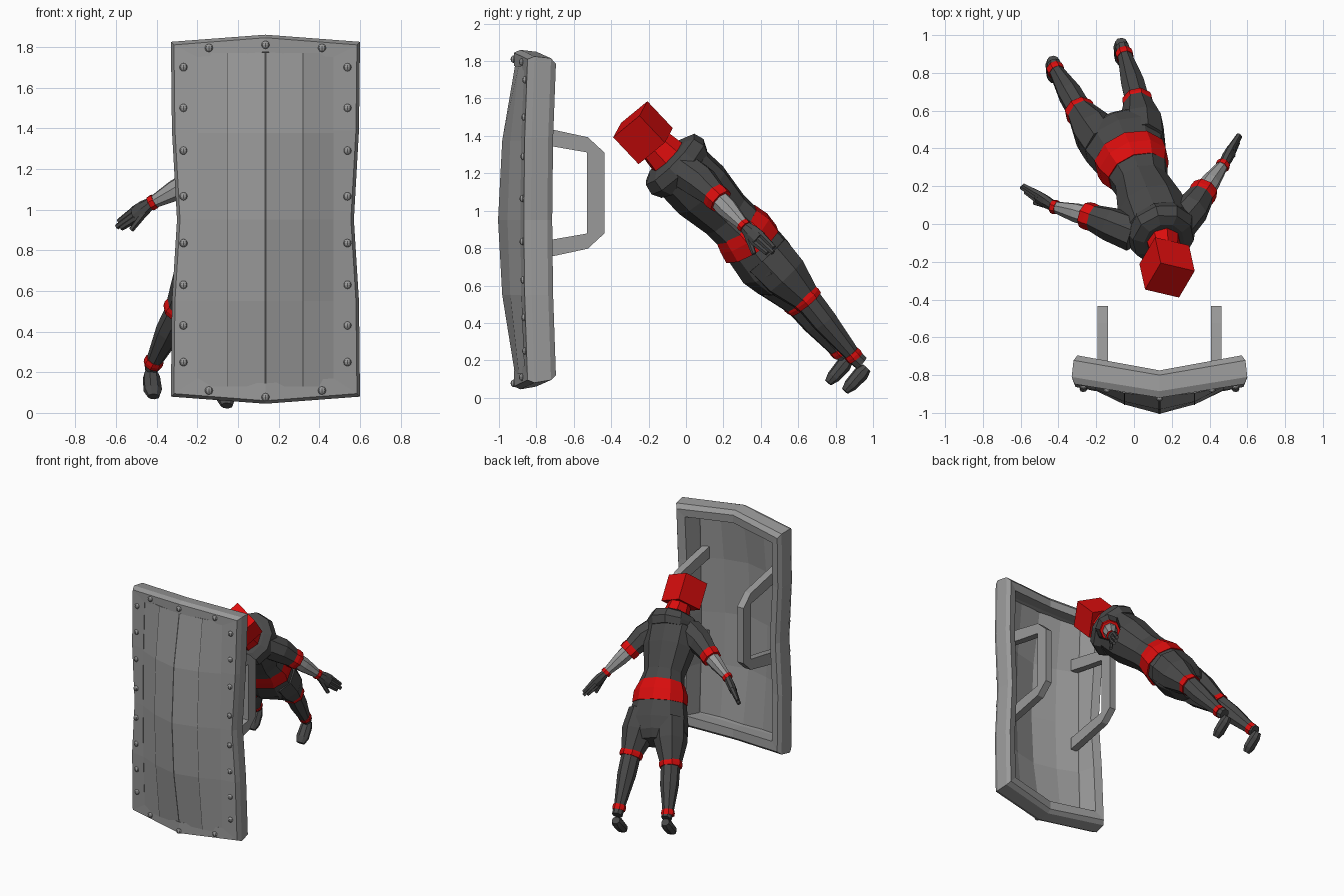
import bpy, bmesh, math
from mathutils import Vector, Matrix

if "Cube" in bpy.data.objects:
    bpy.data.objects.remove(bpy.data.objects["Cube"])


def material(name, rgb):
    m = bpy.data.materials.new(name)
    m.use_nodes = True
    m.diffuse_color = (*rgb, 1)
    m.node_tree.nodes["Principled BSDF"].inputs["Base Color"].default_value = (*rgb, 1)
    return m


STEEL = material("steel grey", (0.32, 0.32, 0.32))
SUIT = material("charcoal", (0.065, 0.065, 0.065))
RED = material("red", (0.7, 0.004, 0.004))


def make(name, mat, bm):
    bmesh.ops.recalc_face_normals(bm, faces=bm.faces)
    me = bpy.data.meshes.new(name)
    bm.to_mesh(me)
    bm.free()
    me.materials.append(mat)
    ob = bpy.data.objects.new(name, me)
    bpy.context.collection.objects.link(ob)
    return ob


def bridge(bm, rings, closed=True):
    """Quads between successive rows of vertices."""
    for a, b in zip(rings, rings[1:]):
        n = len(a)
        for i in range(n if closed else n - 1):
            j = (i + 1) % n
            bm.faces.new((a[i], a[j], b[j], b[i]))


def loft(name, mat, stations, side, sides=8):
    """Limb-like solid through (centre, half width, half depth) stations."""
    bm = bmesh.new()
    pts = [Vector(s[0]) for s in stations]
    rings = []
    for i, (c, hw, hd) in enumerate(stations):
        t = (pts[min(i + 1, len(pts) - 1)] - pts[max(i - 1, 0)]).normalized()
        a = Vector(side)
        a = (a - t * a.dot(t)).normalized()
        b = t.cross(a)
        rings.append([bm.verts.new(pts[i] + a * hw * math.cos(w) + b * hd * math.sin(w))
                      for w in [(k + 0.5) * math.tau / sides for k in range(sides)]])
    bridge(bm, rings)
    bm.faces.new(rings[0])
    bm.faces.new(rings[-1])
    return make(name, mat, bm)


def band(name, centre, direction, half, r, side):
    c, d = Vector(centre), Vector(direction).normalized() * half
    loft(name, RED, [(c - d, r, r), (c, r * 1.06, r * 1.06), (c + d, r, r)], side)


# ---------- shield ----------
CX, HALF = 0.135, 0.465
BULGE = (0, 0.75, 1, 0.75, 0)
WAIST = (0, 0.005, 0.03, 0.005, 0)


def shield_ring(bm, hw, low, high, peak, y_edge, y_mid, waist=1):
    """Twelve-point outline of the frame, with pointed top and bottom."""
    rows = (low, 0.55, 0.95, 1.39, high)

    def y(x, k):
        return y_mid + (y_edge - y_mid) * x / HALF - 0.02 * BULGE[k]
    right = [(hw - waist * WAIST[k], y(hw, k), z) for k, z in enumerate(rows)]
    left = [(-x, yy, z) for x, yy, z in reversed(right)]
    loop = right + [(0, y_mid, high + peak)] + left + [(0, y_mid, low - peak)]
    return [bm.verts.new((CX + x, yy, z)) for x, yy, z in loop]


bm = bmesh.new()
rings = [shield_ring(bm, *p) for p in (
    (0.335, 0.17, 1.75, 0.03, -0.81, -0.87, 0),
    (0.375, 0.18, 1.73, 0.03, -0.70, -0.775),
    (0.435, 0.12, 1.785, 0.035, -0.69, -0.775),
    (0.455, 0.095, 1.815, 0.035, -0.72, -0.80),
    (0.465, 0.08, 1.825, 0.035, -0.81, -0.885),
    (0.450, 0.095, 1.81, 0.035, -0.845, -0.92),
    (0.335, 0.17, 1.75, 0.025, -0.845, -0.92, 0))]
bridge(bm, rings + rings[:1])
make("shield_frame", STEEL, bm)

# Bulging plate: y is set per column, and swells towards mid height
COLUMNS = ((-0.34, -0.85, 0.02), (-0.185, -0.885, 0.06), (0, -0.905, 0.09),
           (0.185, -0.885, 0.06), (0.34, -0.85, 0.02))
ROWS = (0.13, 0.55, 0.95, 1.375, 1.77)
bm = bmesh.new()
bridge(bm, [[bm.verts.new((CX + x, y - s * BULGE[k], z)) for x, y, s in COLUMNS]
            for k, z in enumerate(ROWS)], closed=False)
plate = make("shield_plate", STEEL, bm)
thick = plate.modifiers.new("thickness", "SOLIDIFY")
thick.thickness = 0.02
thick.offset = 0
for x, y, s in COLUMNS[1:4]:
    w = 0.005 if x == 0 else 0.002
    bm = bmesh.new()
    bridge(bm, [[bm.verts.new((CX + x + d, y - s * BULGE[k] - 0.012, z)) for d in (-w, w)]
                for k, z in enumerate(ROWS)], closed=False)
    make("plate_seam", SUIT, bm)

# Rivets round the frame
spots = [(s * 0.403, z) for s in (-1, 1) for z in (1.70, 1.5, 1.29, 1.065, 0.835, 0.63, 0.43, 0.25)]
spots += [(s * 0.278, z) for s in (-1, 1) for z in (1.795, 0.11)] + [(0, 1.81), (0, 0.077)]
for x, z in spots:
    bm = bmesh.new()
    swell = max(0, 1 - abs(z - 0.95) / 0.85)
    y = -0.922 + 0.075 * abs(x) / HALF - 0.02 * swell
    bmesh.ops.create_uvsphere(bm, u_segments=8, v_segments=6, radius=0.02,
                              matrix=Matrix.Translation((CX + x, y, z)) @ Matrix.Diagonal((1, 0.8, 1, 1)))
    make("rivet", STEEL, bm)

# Handles: half outline mirrored about mid height, then extruded sideways
OUTER = ((-0.87, 0.37), (-0.72, 0.34), (-0.525, 0.298), (-0.435, 0.215))
INNER = ((-0.87, 0.28), (-0.72, 0.25), (-0.53, 0.217), (-0.53, 0.18))
for s in (-1, 1):
    bm = bmesh.new()
    bars = []
    for y, h, y2, h2 in [(*o, *i) for o, i in zip(OUTER, INNER)]:
        bars.append((y, h, y2, h2))
    bars += [(y, -h, y2, -h2) for y, h, y2, h2 in reversed(bars)]
    x0 = CX + s * 0.3
    rings = [[bm.verts.new((x0 + dx, yy, 1.095 + hh))
              for dx, yy, hh in ((-0.027, y, h), (0.027, y, h), (0.027, y2, h2), (-0.027, y2, h2))]
             for y, h, y2, h2 in bars]
    bridge(bm, rings)
    bm.faces.new(rings[0])
    bm.faces.new(rings[-1])
    make("handle", STEEL, bm)

# ---------- figure ----------
SIDE = (0.95, 0.25, -0.05)
loft("torso", SUIT, [((0.15, -0.07, 1.26), 0.11, 0.12), ((0.13, -0.02, 1.21), 0.19, 0.17),
                     ((0.09, 0.08, 1.11), 0.185, 0.175), ((0.04, 0.21, 0.98), 0.145, 0.145),
                     ((0.015, 0.28, 0.91), 0.17, 0.145)], SIDE, 10)
loft("belt", RED, [((0.02, 0.265, 0.93), 0.165, 0.145), ((0.0, 0.31, 0.88), 0.195, 0.165),
                   ((-0.02, 0.35, 0.82), 0.2, 0.17)], SIDE, 10)
loft("shorts", SUIT, [((-0.015, 0.33, 0.85), 0.185, 0.155), ((-0.055, 0.43, 0.72), 0.225, 0.165),
                      ((-0.09, 0.49, 0.65), 0.23, 0.14), ((-0.11, 0.53, 0.61), 0.17, 0.09)], SIDE, 10)

# Hood collar, neck and box head
loft("hood", SUIT, [((0.13, -0.01, 1.2), 0.17, 0.18), ((0.145, -0.045, 1.235), 0.185, 0.205),
                    ((0.155, -0.085, 1.275), 0.165, 0.19), ((0.16, -0.1, 1.29), 0.11, 0.14)], SIDE, 10)
loft("neck", RED, [((0.15, -0.06, 1.25), 0.1, 0.12), ((0.17, -0.2, 1.39), 0.07, 0.09)], SIDE)
up = Vector((0.15, -0.68, 0.72)).normalized()
face = Vector((-0.42, -0.65, -0.62))
face = (face - up * face.dot(up)).normalized()
turn = Matrix((face.cross(up), -face, up)).transposed().to_4x4()
bm = bmesh.new()
bmesh.ops.create_cube(bm, size=0.2, matrix=Matrix.Translation((0.175, -0.23, 1.417)) @ turn)
make("head", RED, bm)

# Legs: hip, thigh, knee, calf, ankle, heel, toe
LEGS = {
    "right": ((-0.15, 0.4, 0.74), (-0.21, 0.49, 0.63), (-0.285, 0.595, 0.51), (-0.34, 0.69, 0.4),
              (-0.415, 0.815, 0.25), (-0.43, 0.87, 0.205), (-0.415, 0.76, 0.08)),
    "left": ((0.05, 0.43, 0.76), (0.04, 0.53, 0.65), (0.02, 0.645, 0.53), (-0.005, 0.74, 0.41),
             (-0.05, 0.895, 0.225), (-0.07, 0.965, 0.16), (-0.055, 0.85, 0.035))}
for which, joints in LEGS.items():
    hip, thigh, knee, calf, ankle, heel, toe = [Vector(p) for p in joints]
    loft(which + "_thigh", SUIT, [(hip, 0.12, 0.14), (thigh, 0.12, 0.13), (knee, 0.075, 0.08)], SIDE)
    loft(which + "_calf", SUIT, [(knee, 0.068, 0.075), (calf, 0.066, 0.07), (ankle, 0.038, 0.042),
                                 (ankle.lerp(heel, 0.6), 0.038, 0.042)], SIDE)
    band(which + "_knee_band", knee, calf - thigh, 0.025, 0.08, SIDE)
    band(which + "_ankle_band", ankle, ankle - calf, 0.02, 0.046, SIDE)
    loft(which + "_foot", SUIT, [(heel, 0.03, 0.028), (heel.lerp(toe, 0.25), 0.043, 0.042),
                                 (heel.lerp(toe, 0.75), 0.047, 0.035), (toe, 0.03, 0.02)], SIDE)

# Arms: shoulder, mid sleeve, elbow, wrist, fingertip
ARMS = {
    "right": ((0.0, -0.05, 1.22), (-0.13, 0.0, 1.19), (-0.235, 0.04, 1.135),
              (-0.42, 0.09, 1.035), (-0.595, 0.195, 0.915)),
    "left": ((0.22, -0.02, 1.22), (0.31, 0.08, 1.15), (0.365, 0.165, 1.07),
             (0.47, 0.31, 0.92), (0.56, 0.465, 0.775))}
ACROSS = Vector((0, 0.5, 0.8)).normalized()
for which, joints in ARMS.items():
    shoulder, sleeve, elbow, wrist, tip = [Vector(p) for p in joints]
    loft(which + "_sleeve", SUIT, [(shoulder, 0.1, 0.1), (sleeve, 0.095, 0.09),
                                   (elbow, 0.068, 0.068)], ACROSS)
    band(which + "_sleeve_cuff", elbow, elbow - sleeve, 0.032, 0.072, ACROSS)
    loft(which + "_forearm", STEEL, [(elbow, 0.055, 0.055), (elbow.lerp(wrist, 0.4), 0.056, 0.05),
                                     (wrist, 0.032, 0.03)], ACROSS)
    band(which + "_wrist_band", wrist, wrist - elbow, 0.014, 0.037, ACROSS)
    knuckle = wrist.lerp(tip, 0.5)
    loft(which + "_palm", SUIT, [(wrist, 0.03, 0.026), (wrist.lerp(tip, 0.25), 0.046, 0.03),
                                 (knuckle, 0.05, 0.028)], ACROSS)
    # Grouped fingers, then the thumb
    for k, reach in ((-1, 0.88), (0, 1.0), (1, 0.95)):
        off = ACROSS * k * 0.03
        loft(which + "_finger", SUIT, [(knuckle + off - (knuckle - wrist) * 0.1, 0.018, 0.022),
                                       (wrist.lerp(tip, reach) + off * 0.8, 0.014, 0.014)], ACROSS, 6)
    loft(which + "_thumb", SUIT, [(wrist.lerp(tip, 0.2) - ACROSS * 0.025, 0.02, 0.018),
                                  (wrist.lerp(tip, 0.6) - ACROSS * 0.075, 0.013, 0.014)], ACROSS, 6)
